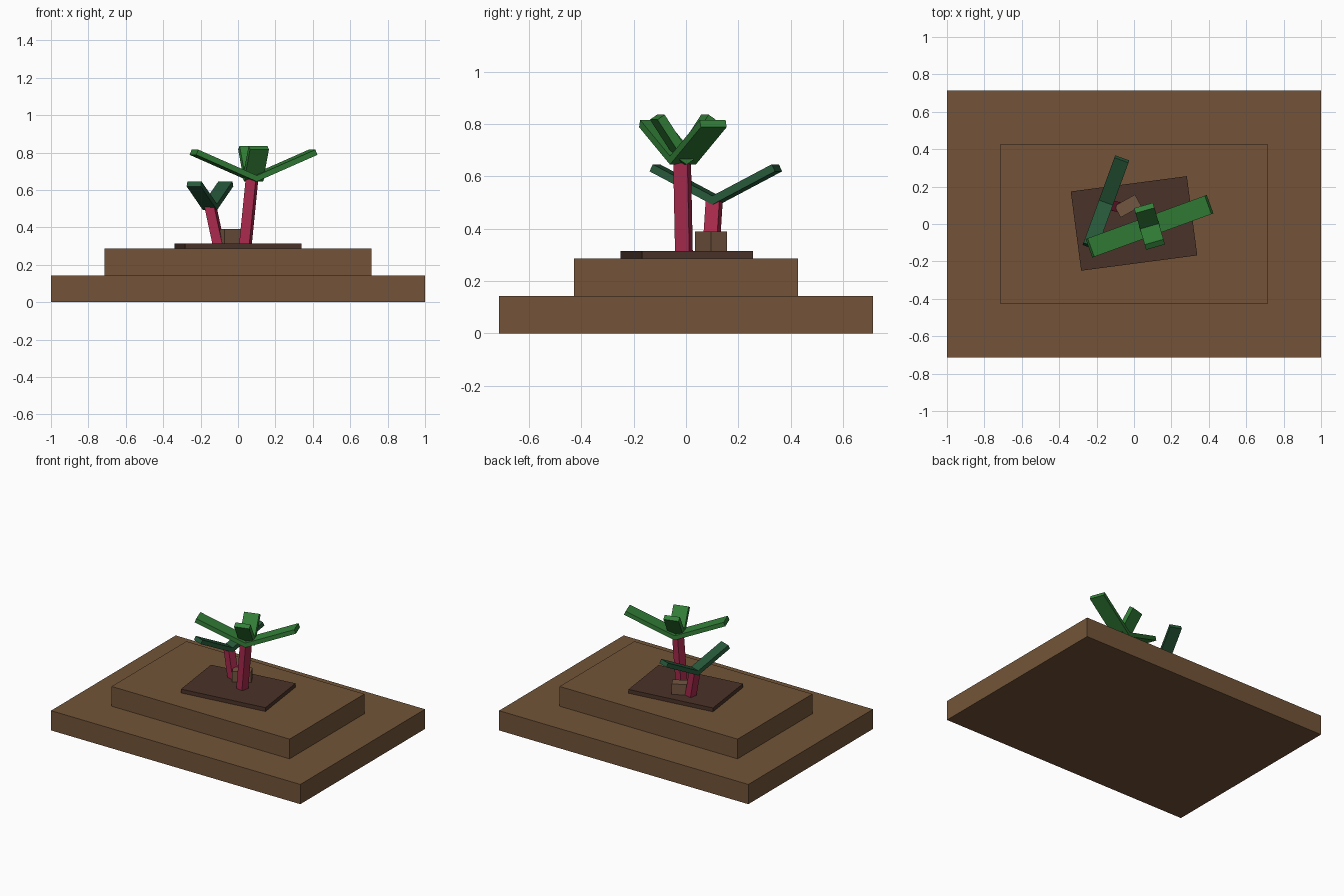
import bpy
from math import radians
from mathutils import Matrix, Vector

cube = bpy.data.objects.get("Cube")
if cube:
    bpy.data.objects.remove(cube, do_unlink=True)


def material(name, hex_colour):
    """Flat material from an sRGB hex string."""
    srgb = [int(hex_colour[i:i + 2], 16) / 255 for i in (0, 2, 4)]
    rgba = [((c + 0.055) / 1.055) ** 2.4 for c in srgb] + [1.0]
    mat = bpy.data.materials.new(name)
    mat.use_nodes = True
    mat.diffuse_color = rgba
    mat.node_tree.nodes["Principled BSDF"].inputs["Base Color"].default_value = rgba
    return mat


EARTH = material("earth brown", "735438")
SOIL = material("dark soil", "4a3228")
STONE = material("stone brown", "745641")
BARK = material("crimson bark", "a82a4d")
LEAF = material("leaf green", "338038")
DARK_LEAF = material("dark leaf green", "27593a")


def box(name, mat, size, matrix, anchor=(0, 0, 0)):
    """Box whose anchor (-1..1 per axis) sits at the matrix origin."""
    bpy.ops.mesh.primitive_cube_add(size=1)
    ob = bpy.context.object
    ob.name = ob.data.name = name
    offset = Vector([-a * s / 2 for a, s in zip(anchor, size)])
    ob.data.transform(matrix @ Matrix.Translation(offset) @ Matrix.Diagonal((*size, 1)))
    ob.data.materials.append(mat)
    return ob


def slab(name, mat, size, centre, turn=0):
    spin = Matrix.Rotation(radians(turn), 4, "Z")
    return box(name, mat, size, Matrix.Translation(centre) @ spin, (0, 0, -1))


def trunk(name, foot, top, width, turn):
    """Slanted square post with level ends."""
    foot, top = Vector(foot), Vector(top)
    ob = slab(name, BARK, (width, width, 1), (0, 0, 0), turn)
    for v in ob.data.vertices:
        v.co = v.co * Vector((1, 1, 0)) + foot.lerp(top, v.co.z)


def leaf(name, mat, root, size, turn, lift):
    """Flat blade rising outward from the crown."""
    m = (Matrix.Translation(root) @ Matrix.Rotation(radians(turn), 4, "Z")
         @ Matrix.Rotation(radians(-lift), 4, "Y"))
    box(name, mat, size, m, (-1, 0, -1))


# Stepped ground
slab("lower_ground", EARTH, (2, 1.428, 0.143), (0, 0, 0))
slab("upper_ground", EARTH, (1.428, 0.857, 0.143), (0, 0, 0.143))
slab("soil_patch", SOIL, (0.626, 0.427, 0.028), (0, 0.003, 0.286), 7.5)
slab("rock", STONE, (0.126, 0.07, 0.076), (-0.033, 0.096, 0.314), 29)

# Tall tree: two long spreading leaves and two short steep ones
trunk("tall_trunk", (0.04, -0.008, 0.31), (0.075, -0.015, 0.66), 0.056, -14)
crown = (0.083, -0.012, 0.645)
for side, turn in (("left", 20), ("right", 200)):
    leaf("long_leaf_" + side, LEAF, crown, (0.373, 0.105, 0.03), turn, 22.5)
for side, turn in (("back", 106), ("front", 286)):
    leaf("steep_leaf_" + side, LEAF, crown, (0.207, 0.105, 0.034), turn, 56)

# Small tree: two dark leaves
trunk("small_trunk", (-0.104, 0.095, 0.31), (-0.147, 0.108, 0.51), 0.054, -14)
for side, turn in (("back", 70), ("front", 250)):
    leaf("dark_leaf_" + side, DARK_LEAF, (-0.15, 0.114, 0.492),
         (0.285, 0.08, 0.03), turn, 26.5)
